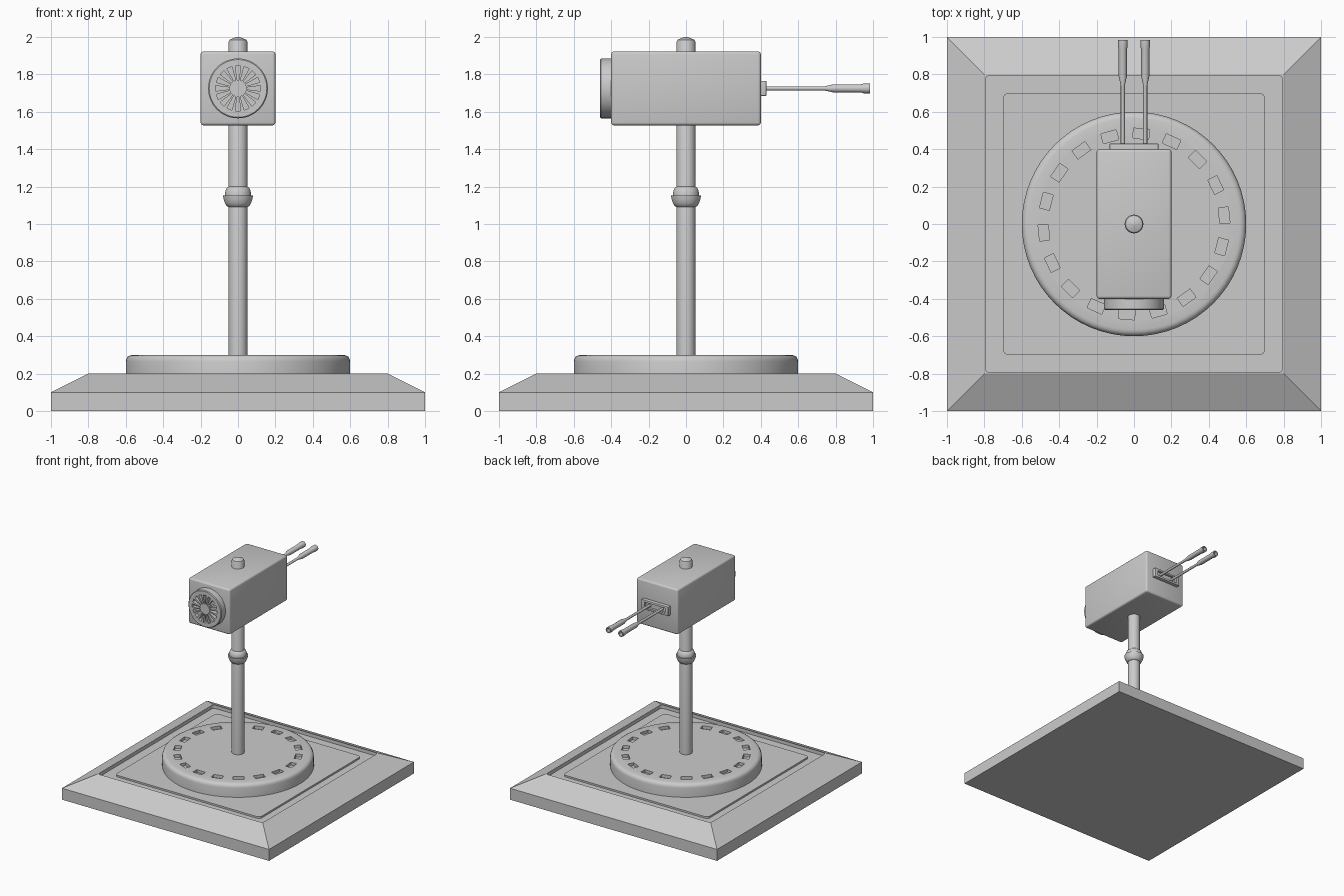
import bpy, bmesh, math
from mathutils import Matrix, Vector

if "Cube" in bpy.data.objects:
    bpy.data.objects.remove(bpy.data.objects["Cube"])


def finish(name, bm, smooth=True):
    bmesh.ops.recalc_face_normals(bm, faces=bm.faces)
    me = bpy.data.meshes.new(name)
    bm.to_mesh(me)
    bm.free()
    ob = bpy.data.objects.new(name, me)
    bpy.context.collection.objects.link(ob)
    if smooth:
        bpy.ops.object.select_all(action='DESELECT')
        ob.select_set(True)
        bpy.context.view_layer.objects.active = ob
        bpy.ops.object.shade_smooth_by_angle(angle=math.radians(35))
    return ob


def loft(bm, rings):
    loops = [[bm.verts.new(p) for p in r] for r in rings]
    n = len(loops[0])
    for a, b in zip(loops, loops[1:]):
        for i in range(n):
            j = (i + 1) % n
            bm.faces.new((a[i], a[j], b[j], b[i]))
    bm.faces.new(loops[0][::-1])
    bm.faces.new(loops[-1])


def turned(name, profile, seg=32, mat=Matrix()):
    """Solid of revolution from (radius, height) points about local z."""
    bm = bmesh.new()
    loft(bm, [[mat @ Vector((r * math.cos(math.tau * i / seg), r * math.sin(math.tau * i / seg), z))
               for i in range(seg)] for r, z in profile])
    return finish(name, bm)


def square(h, z, r=0.0):
    """Square outline, optionally with rounded corners."""
    if r == 0:
        return [(h, h, z), (-h, h, z), (-h, -h, z), (h, -h, z)]
    pts = []
    for q in range(4):
        c = math.radians(45 + 90 * q)
        cx, cy = (h - r) * math.copysign(1, math.cos(c)), (h - r) * math.copysign(1, math.sin(c))
        for k in range(5):
            a = math.radians(90 * q + 22.5 * k)
            pts.append((cx + r * math.cos(a), cy + r * math.sin(a), z))
    return pts


def box(name, size, loc, bevel=0.0):
    bm = bmesh.new()
    bmesh.ops.create_cube(bm, size=1, matrix=Matrix.Translation(loc) @ Matrix.Diagonal((*size, 1)))
    if bevel:
        bmesh.ops.bevel(bm, geom=bm.edges[:], offset=bevel, segments=3, profile=0.5, affect='EDGES')
    return finish(name, bm)


def cut(target, cutter):
    m = target.modifiers.new("cut", 'BOOLEAN')
    m.operation, m.object, m.solver = 'DIFFERENCE', cutter, 'EXACT'
    cutter.hide_render = True
    cutter.hide_set(True)


def radial_slots(name, count, start, r0, r1, w0, w1, depth, mat):
    """Cutter made of tapered slots around local z, sunk by depth below z = 0."""
    bm = bmesh.new()
    for k in range(count):
        rot = mat @ Matrix.Rotation(start + math.tau * k / count, 4, 'Z')
        loft(bm, [[rot @ Vector((x, y, z)) for x, y in
                   ((r0, -w0 / 2), (r1, -w1 / 2), (r1, w1 / 2), (r0, w0 / 2))]
                  for z in (-depth, 0.02)])
    return finish(name, bm, False)


# Plinth with sloped shoulders
bm = bmesh.new()
loft(bm, [square(1, 0), square(1, 0.1), square(0.8, 0.2)])
plinth = finish("plinth", bm, False)

# Shallow recess in the plinth top, with an inset panel
bm = bmesh.new()
loft(bm, [square(0.795, 0.17, 0.025), square(0.795, 0.25, 0.025)])
cut(plinth, finish("plinth_recess_cutter", bm, False))
bm = bmesh.new()
loft(bm, [square(0.7, 0.16, 0.03), square(0.7, 0.185, 0.03)])
finish("inset_panel", bm)

# Round turntable with a ring of slots
disc = turned("turntable", [(0.6, 0.17), (0.6, 0.265), (0.597, 0.278), (0.59, 0.29),
                            (0.578, 0.297), (0.565, 0.3)], 64)
cut(disc, radial_slots("turntable_slot_cutter", 18, math.radians(5.5), 0.457, 0.511,
                       0.085, 0.085, 0.025, Matrix.Translation((0, 0, 0.3))))

# Pole with a pointed cap, and its collar
turned("pole", [(0.05, 0.28), (0.05, 1.975), (0.045, 1.985), (0.01, 2.0)])
turned("collar_lower", [(0.05, 1.09), (0.06, 1.095), (0.07, 1.112), (0.077, 1.132), (0.08, 1.153)])
turned("collar_upper", [(0.07, 1.15), (0.07, 1.16), (0.067, 1.178), (0.06, 1.193), (0.048, 1.202)])

# Head housing
zc = 1.725
box("housing", (0.4, 0.8, 0.395), (0, 0, zc), 0.015)

# Front vent with radial openings (local z points to -y)
front = Matrix.Translation((0, -0.46, zc)) @ Matrix.Rotation(math.pi / 2, 4, 'X')
vent = turned("front_vent", [(0.16, -0.08), (0.16, -0.006), (0.154, 0)], 48, front)
cut(vent, radial_slots("vent_slot_cutter", 16, 0, 0.045, 0.12, 0.010, 0.029, 0.035, front))

# Rear socket frame
socket = box("rear_socket", (0.26, 0.05, 0.08), (0, 0.405, zc), 0.003)
cut(socket, box("socket_cutter", (0.2, 0.05, 0.045), (0, 0.435, zc)))

# Twin rods with thicker tips (local z points to +y)
for side, x in (("left", -0.06), ("right", 0.06)):
    back = Matrix.Translation((x, 0, zc)) @ Matrix.Rotation(-math.pi / 2, 4, 'X')
    turned(side + "_rod", [(0.011, 0.39), (0.011, 0.74), (0.022, 0.79), (0.022, 0.935), (0.026, 0.95),
                           (0.026, 0.985), (0.017, 0.985), (0.017, 0.95)], 20, back)
